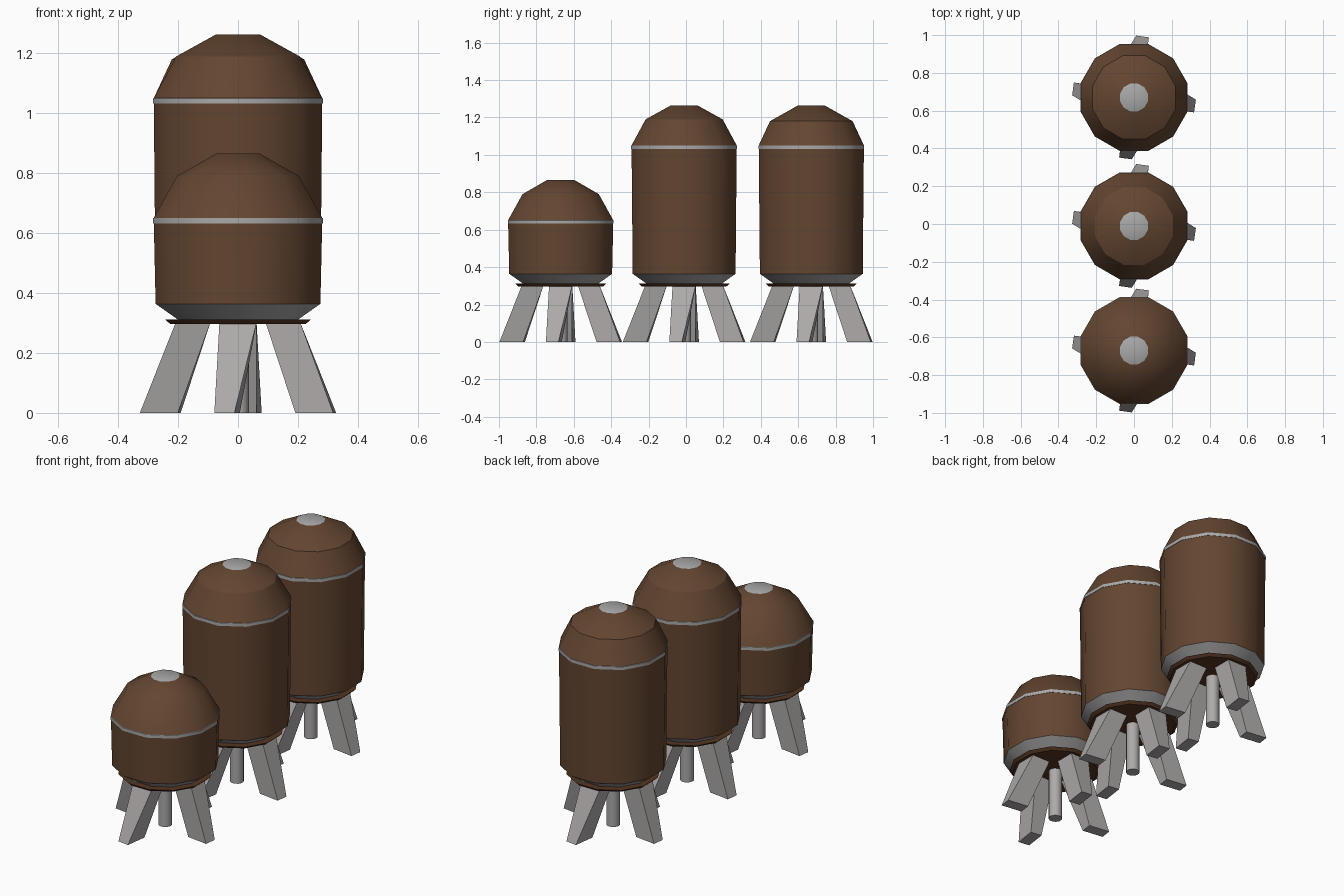
import bpy, bmesh, math

if "Cube" in bpy.data.objects:
    bpy.data.objects.remove(bpy.data.objects["Cube"])

def material(name, rgb):
    m = bpy.data.materials.new(name)
    m.diffuse_color = (*rgb, 1)
    m.use_nodes = True
    m.node_tree.nodes["Principled BSDF"].inputs["Base Color"].default_value = m.diffuse_color
    return m

BROWN = material("brown tank", (0.125, 0.060, 0.030))
DARK = material("dark brown plate", (0.090, 0.036, 0.016))
METAL = material("grey metal", (0.40, 0.395, 0.395))
LEG = material("warm grey leg", (0.42, 0.40, 0.395))

def finish(name, bm, mats, smooth=None):
    bmesh.ops.recalc_face_normals(bm, faces=bm.faces)
    me = bpy.data.meshes.new(name)
    bm.to_mesh(me)
    bm.free()
    for m in mats:
        me.materials.append(m)
    ob = bpy.data.objects.new(name, me)
    bpy.context.collection.objects.link(ob)
    if smooth:
        bpy.ops.object.select_all(action='DESELECT')
        ob.select_set(True)
        bpy.context.view_layer.objects.active = ob
        bpy.ops.object.shade_smooth_by_angle(angle=math.radians(smooth))
    return ob

def lathe(name, y, profile, mats, bands, cap_mats, sides=12, smooth=32.5):
    """Stack of rings; profile gives (flat-to-centre radius, z), bands the material per step."""
    bm = bmesh.new()
    k = 1 / math.cos(math.pi / sides)
    rings = []
    for r, z in profile:
        rings.append([bm.verts.new((r * k * math.cos(a), y + r * k * math.sin(a), z))
                      for a in [2 * math.pi * (i + 0.5) / sides for i in range(sides)]])
    for lo, hi, mi in zip(rings, rings[1:], bands):
        for i in range(sides):
            j = (i + 1) % sides
            bm.faces.new((lo[i], lo[j], hi[j], hi[i])).material_index = mi
    bm.faces.new(rings[0][::-1]).material_index = cap_mats[0]
    bm.faces.new(rings[-1]).material_index = cap_mats[1]
    return finish(name, bm, mats, smooth)

def leg(name, y, angle):
    """Splayed leg: wide top, narrow foot twisted 8 degrees clockwise."""
    bm = bmesh.new()
    def ring(z, r0, r1, half, twist):
        c, s = math.cos(angle + twist), math.sin(angle + twist)
        return [bm.verts.new((r * c - t * s, y + r * s + t * c, z))
                for r, t in ((r0, -half), (r1, -half), (r1, half), (r0, half))]
    lo = ring(0, 0.198, 0.326, 0.034, math.radians(-8))
    hi = ring(0.302, 0.092, 0.208, 0.062, 0)
    for i in range(4):
        j = (i + 1) % 4
        bm.faces.new((lo[i], lo[j], hi[j], hi[i]))
    bm.faces.new(lo[::-1])
    bm.faces.new(hi)
    return finish(name, bm, [LEG])

def silo(label, y, band_z, shoulder_r, shoulder_z, top_z):
    # tank: skirt, wall, metal band, two-step dome, metal lid
    profile = [(0.20, 0.311), (0.275, 0.364), (0.281, band_z), (0.283, band_z),
               (0.283, band_z + 0.018), (0.281, band_z + 0.019),
               (shoulder_r, shoulder_z), (0.074, top_z)]
    lathe(label + "_tank", y, profile, [BROWN, METAL],
          [1, 0, 1, 1, 1, 0, 0], (1, 1))
    # base plate
    lathe(label + "_base_plate", y, [(0.227, 0.297), (0.243, 0.312)], [DARK], [0], (0, 0))
    # drain pipe
    lathe(label + "_drain_pipe", y, [(0.036, 0.0), (0.036, 0.30)], [LEG], [0], (0, 0),
          sides=12)
    for i in range(4):
        leg(f"{label}_leg_{i + 1}", y, i * math.pi / 2)

silo("short", -0.67, 0.632, 0.204, 0.79, 0.865)
silo("middle_tall", -0.01, 1.032, 0.206, 1.19, 1.263)
silo("rear_tall", 0.67, 1.032, 0.221, 1.18, 1.263)
